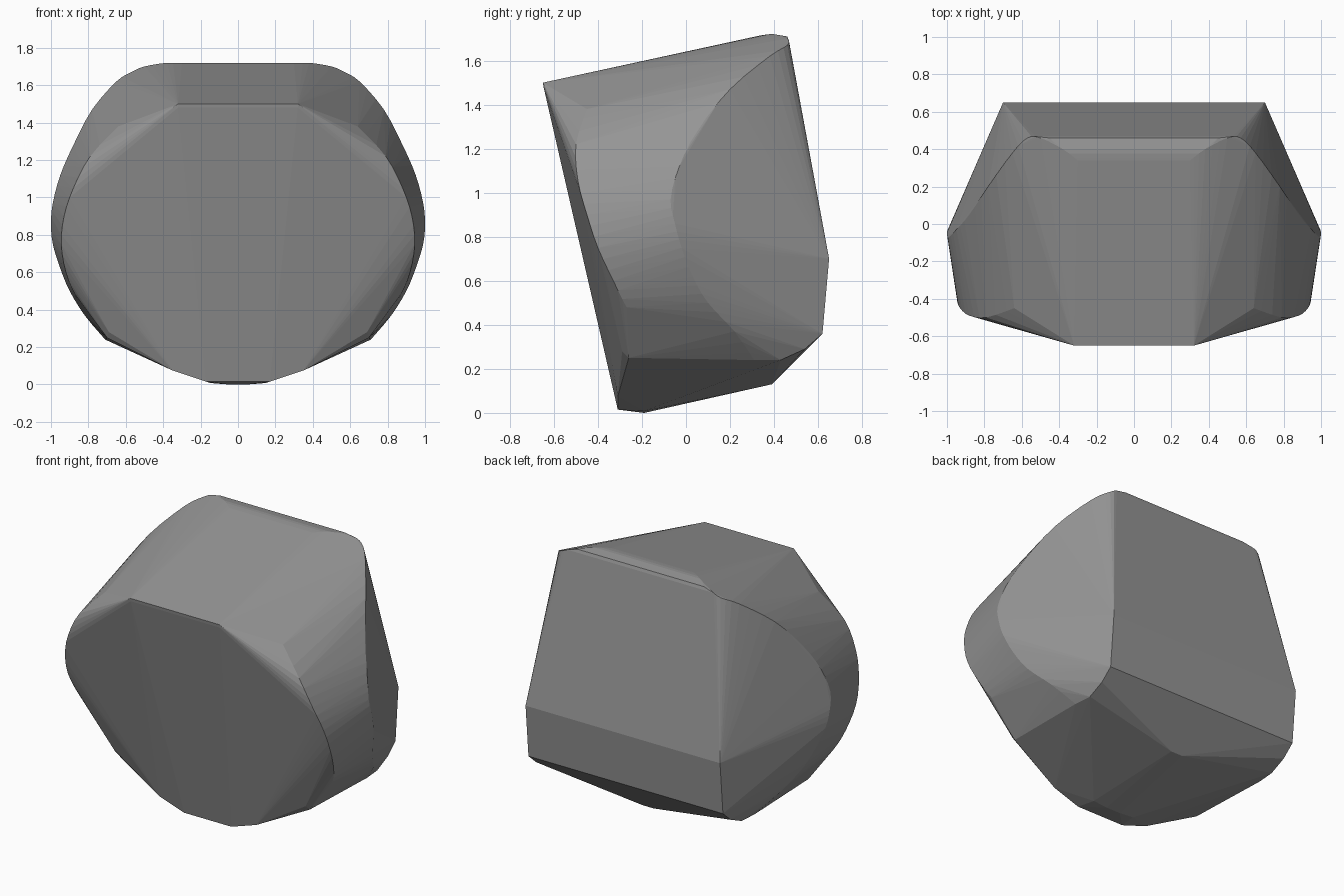
import bpy, bmesh
from mathutils import Vector

cube = bpy.data.objects.get("Cube")
if cube:
    bpy.data.objects.remove(cube, do_unlink=True)

grey = bpy.data.materials.new("stone_grey")
grey.use_nodes = True
colour = (0.3, 0.3, 0.3, 1)
grey.diffuse_color = colour
grey.node_tree.nodes["Principled BSDF"].inputs["Base Color"].default_value = colour


def smooth_path(points, steps=3):
    """Catmull-Rom curve through the points."""
    p = [Vector(v) for v in points]
    p = [p[0]] + p + [p[-1]]
    out = []
    for a, b, c, d in zip(p, p[1:], p[2:], p[3:]):
        for i in range(steps):
            t = i / steps
            out.append(0.5 * (2 * b + (c - a) * t + (2 * a - 5 * b + 4 * c - d) * t ** 2
                              + (3 * b - a - 3 * c + d) * t ** 3))
    return out + [p[-1]]


# Rounded rim around the front face
front_rim = smooth_path([
    (0.64, -0.45, 1.38), (0.79, -0.50, 1.22), (0.88, -0.49, 1.05),
    (0.93, -0.45, 0.90), (0.945, -0.40, 0.75), (0.92, -0.33, 0.60),
    (0.87, -0.27, 0.48), (0.79, -0.21, 0.38)])

# Widest rim, from the back of the top down to the lower back
wide_rim = smooth_path([
    (0.30, 0.34, 1.715), (0.38, 0.40, 1.72), (0.50, 0.46, 1.70),
    (0.57, 0.46, 1.67), (0.65, 0.38, 1.62), (0.78, 0.20, 1.47),
    (0.88, 0.05, 1.28), (0.95, -0.03, 1.12), (0.99, -0.07, 0.97),
    (1.0, -0.05, 0.86), (0.99, -0.02, 0.75), (0.95, 0.03, 0.62),
    (0.90, 0.10, 0.50), (0.82, 0.22, 0.37), (0.71, 0.31, 0.24)])

# Hard corners: front face, back face and underside
corners = [Vector(v) for v in (
    (0.32, -0.65, 1.50), (0.32, -0.647, 1.48),
    (0.69, -0.29, 0.28), (0.70, -0.26, 0.25), (0.35, -0.31, 0.075),
    (0.17, -0.31, 0.015), (0.15, -0.19, 0.008), (0.05, -0.19, 0.0),
    (0.04, 0.39, 0.13), (0.70, 0.43, 0.24), (0.70, 0.54, 0.29),
    (0.70, 0.62, 0.36), (0.70, 0.65, 0.70), (0.45, 0.46, 1.71))]

# Mirror the half outline and wrap a hull around it
bm = bmesh.new()
for v in front_rim + wide_rim + corners:
    for side in (1, -1):
        bm.verts.new((side * v.x, v.y, v.z))
hull = bmesh.ops.convex_hull(bm, input=bm.verts[:])
loose = [v for v in bm.verts if not v.link_faces]
bmesh.ops.delete(bm, geom=loose, context='VERTS')
bmesh.ops.recalc_face_normals(bm, faces=bm.faces[:])

mesh = bpy.data.meshes.new("faceted_block")
bm.to_mesh(mesh)
bm.free()
mesh.materials.append(grey)
block = bpy.data.objects.new("faceted_block", mesh)
bpy.context.collection.objects.link(block)
